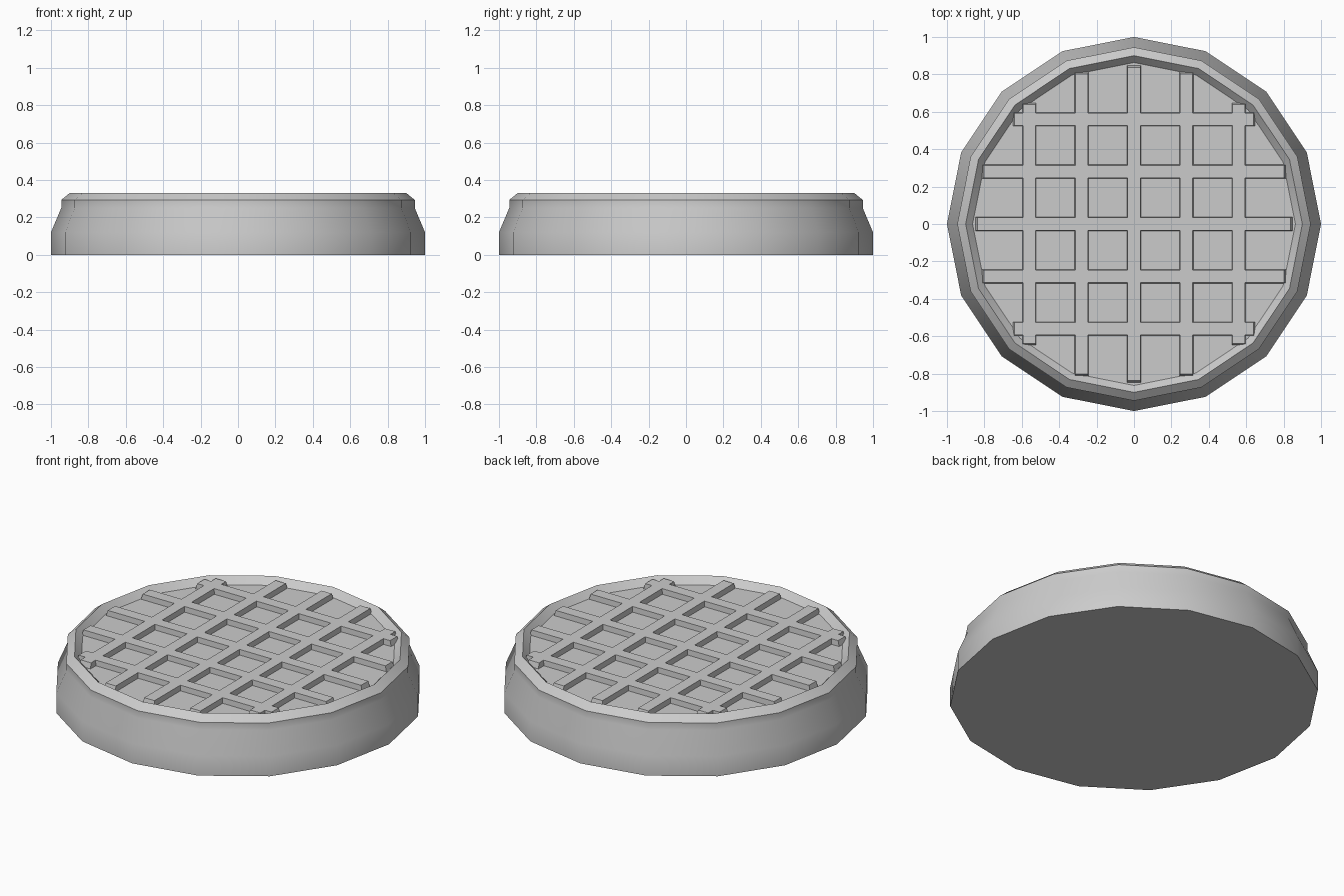
import bpy
import bmesh
from math import radians
from mathutils import Matrix

cube = bpy.data.objects.get("Cube")
if cube:
    bpy.data.objects.remove(cube, do_unlink=True)

grey = bpy.data.materials.new("light_grey")
grey.use_nodes = True
colour = (0.6, 0.6, 0.6, 1)
grey.diffuse_color = colour
grey.node_tree.nodes["Principled BSDF"].inputs["Base Color"].default_value = colour

SIDES = 16
FLOOR, BAR_TOP, RIM = 0.29, 0.322, 0.33


def finish(bm, name):
    bmesh.ops.recalc_face_normals(bm, faces=bm.faces)
    mesh = bpy.data.meshes.new(name)
    bm.to_mesh(mesh)
    bm.free()
    mesh.materials.append(grey)
    mesh.shade_smooth()
    mesh.set_sharp_from_angle(angle=radians(30))
    obj = bpy.data.objects.new(name, mesh)
    bpy.context.collection.objects.link(obj)


# Round body: stacked rings with a recessed floor inside the rim
profile = [(1, 0), (1, 0.12), (0.945, 0.25), (0.945, 0.293),
           (0.9, RIM), (0.863, FLOOR)]
bm = bmesh.new()
rings = []
for radius, z in profile:
    ring = bmesh.ops.create_circle(bm, segments=SIDES, radius=radius,
                                   matrix=Matrix.Translation((0, 0, z)))
    rings.append(ring["verts"])
for low, high in zip(rings, rings[1:]):
    for i in range(SIDES):
        j = (i + 1) % SIDES
        bm.faces.new((low[i], low[j], high[j], high[i]))
bm.faces.new(rings[0])
bm.faces.new(rings[-1])
finish(bm, "round_body")


# Raised tread bars, slightly narrower on top
def bar(name, offset, half_length, turned):
    bm = bmesh.new()
    bmesh.ops.create_cube(bm, size=2)
    for v in bm.verts:
        top = v.co.z > 0
        v.co.x *= half_length - (0.012 if top else 0)
        v.co.y = offset + v.co.y * (0.034 if top else 0.038)
        v.co.z = BAR_TOP if top else FLOOR - 0.01
    if turned:
        bm.transform(Matrix.Rotation(radians(90), 4, "Z"))
    finish(bm, name)


half_lengths = [0.65, 0.815, 0.85, 0.815, 0.65]
for i, half in enumerate(half_lengths):
    offset = (i - 2) * 0.28
    bar(f"cross_bar_{i + 1}", offset, half, False)
    bar(f"long_bar_{i + 1}", offset, half, True)
